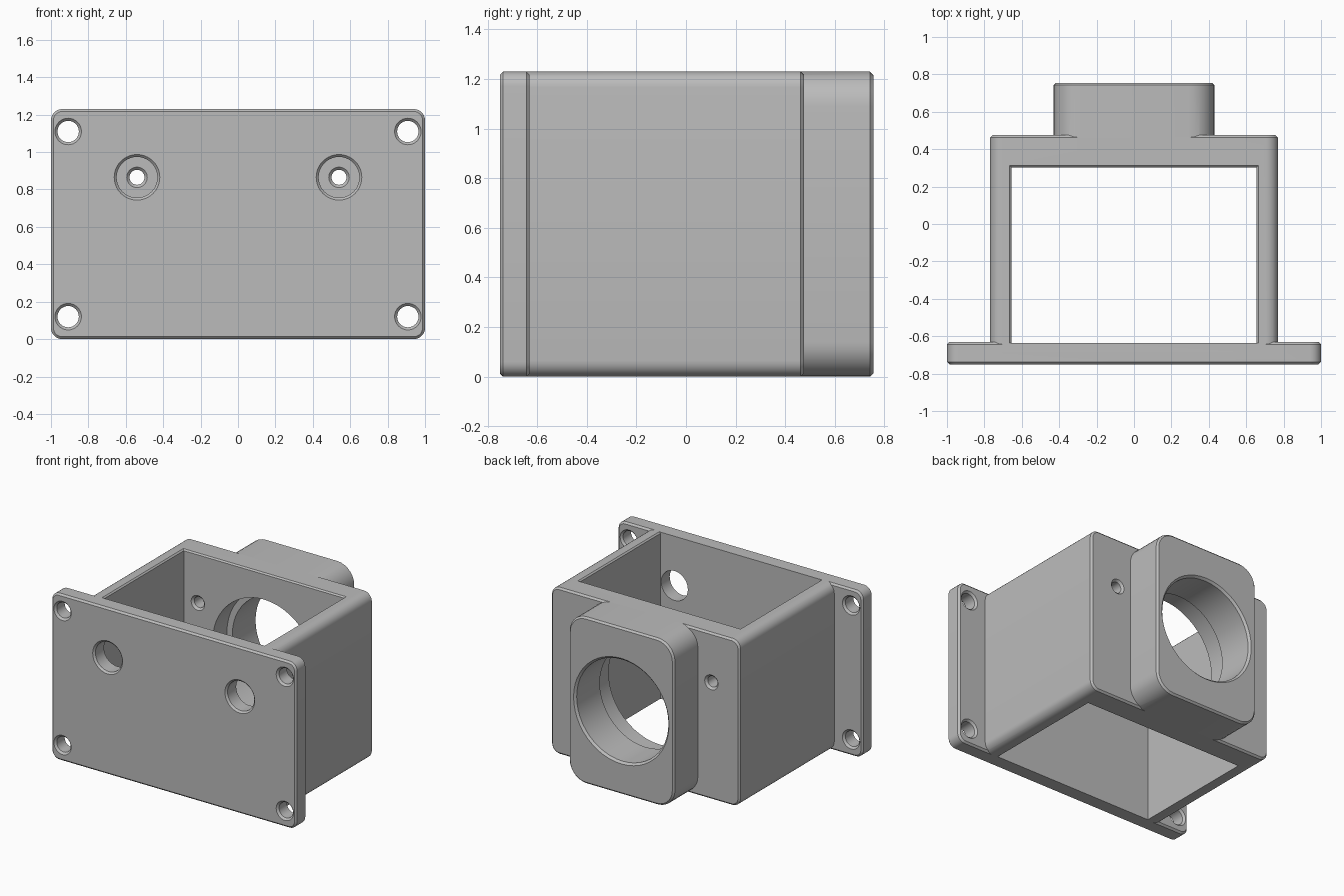
import bpy
import bmesh
from math import cos, sin, pi

cube = bpy.data.objects.get("Cube")
if cube:
    bpy.data.objects.remove(cube, do_unlink=True)

HEIGHT = 1.23
MID = HEIGHT / 2

grey = bpy.data.materials.new("plain grey")
grey.use_nodes = True
grey.diffuse_color = (0.5, 0.5, 0.5, 1)
grey.node_tree.nodes["Principled BSDF"].inputs["Base Color"].default_value = (0.5, 0.5, 0.5, 1)


def loft(name, rings):
    """Skin closed rings of points and cap both ends."""
    bm = bmesh.new()
    loops = [[bm.verts.new(p) for p in ring] for ring in rings]
    n = len(loops[0])
    for a, b in zip(loops, loops[1:]):
        for i in range(n):
            j = (i + 1) % n
            bm.faces.new((a[i], a[j], b[j], b[i]))
    bm.faces.new(loops[0])
    bm.faces.new(loops[-1])
    bmesh.ops.recalc_face_normals(bm, faces=bm.faces)
    mesh = bpy.data.meshes.new(name)
    bm.to_mesh(mesh)
    bm.free()
    mesh.materials.append(grey)
    obj = bpy.data.objects.new(name, mesh)
    bpy.context.collection.objects.link(obj)
    return obj


def rounded_ring(half, radius, inset, y, steps=7):
    """Rounded rectangle in the xz plane."""
    r = radius - inset
    points = []
    for k, (sx, sz) in enumerate(((1, 1), (-1, 1), (-1, -1), (1, -1))):
        for i in range(steps + 1):
            a = (k + i / steps) * pi / 2
            points.append((sx * (half - radius) + r * cos(a), y,
                           MID + sz * (MID - radius) + r * sin(a)))
    return points


def block(name, half, radius, sections):
    return loft(name, [rounded_ring(half, radius, inset, y) for y, inset in sections])


def turned(name, x, z, sections, sides=40):
    """Stepped round cutter along y."""
    return loft(name, [[(x + r * cos(2 * pi * i / sides), y, z + r * sin(2 * pi * i / sides))
                        for i in range(sides)] for y, r in sections])


def rect_ring(x, y0, y1, z):
    return [(-x, y0, z), (x, y0, z), (x, y1, z), (-x, y1, z)]


def combine(target, tool, operation):
    mod = target.modifiers.new(operation.title(), 'BOOLEAN')
    mod.operation = operation
    mod.solver = 'EXACT'
    mod.object = tool
    bpy.context.view_layer.objects.active = target
    bpy.ops.object.modifier_apply(modifier=mod.name)
    bpy.data.objects.remove(tool, do_unlink=True)


# Mounting plate, box and rear boss
C = 0.013
housing = block("mounting_housing", 1.0, 0.06,
                [(-0.75, C), (-0.75 + C, 0), (-0.63 - C, 0), (-0.63, C)])
box = block("box", 0.77, 0.065, [(-0.69, 0), (0.475 - C, 0), (0.475, C)])
boss = block("rear_boss", 0.43, 0.14, [(0.39, 0), (0.755 - C, 0), (0.755, C)])
combine(housing, box, 'UNION')
combine(housing, boss, 'UNION')

# Open cavity with a chamfered upper rim
cavity = loft("cavity_cutter", [
    rect_ring(0.655, -0.637, 0.303, -0.1),
    rect_ring(0.655, -0.637, 0.303, HEIGHT - 0.01),
    rect_ring(0.725, -0.637, 0.373, HEIGHT + 0.06)])
combine(housing, cavity, 'DIFFERENCE')

# Stepped bore through the boss
bore = turned("bore_cutter", 0, MID, [
    (0.2, 0.42), (0.47, 0.42), (0.47, 0.375),
    (0.74, 0.375), (0.755, 0.39), (0.8, 0.435)], 48)
combine(housing, bore, 'DIFFERENCE')

for side in (-1, 1):
    # Access hole in the plate, screw hole in the back wall behind it
    access = turned("access_cutter", side * 0.54, 0.865, [
        (-0.8, 0.172), (-0.737, 0.109), (-0.5, 0.109)])
    combine(housing, access, 'DIFFERENCE')
    screw = turned("screw_cutter", side * 0.54, 0.865, [
        (0.25, 0.108), (0.303, 0.055), (0.318, 0.04),
        (0.46, 0.04), (0.475, 0.055), (0.52, 0.1)], 24)
    combine(housing, screw, 'DIFFERENCE')
    # Corner mounting holes
    for z in (0.12, 1.11):
        corner = turned("corner_cutter", side * 0.908, z, [
            (-0.79, 0.111), (-0.75, 0.071), (-0.736, 0.057),
            (-0.644, 0.057), (-0.63, 0.071), (-0.59, 0.111)], 32)
        combine(housing, corner, 'DIFFERENCE')

# Smooth curved walls, keep machined edges crisp
bpy.ops.object.select_all(action='DESELECT')
housing.select_set(True)
bpy.context.view_layer.objects.active = housing
bpy.ops.object.shade_smooth_by_angle(angle=0.5)
